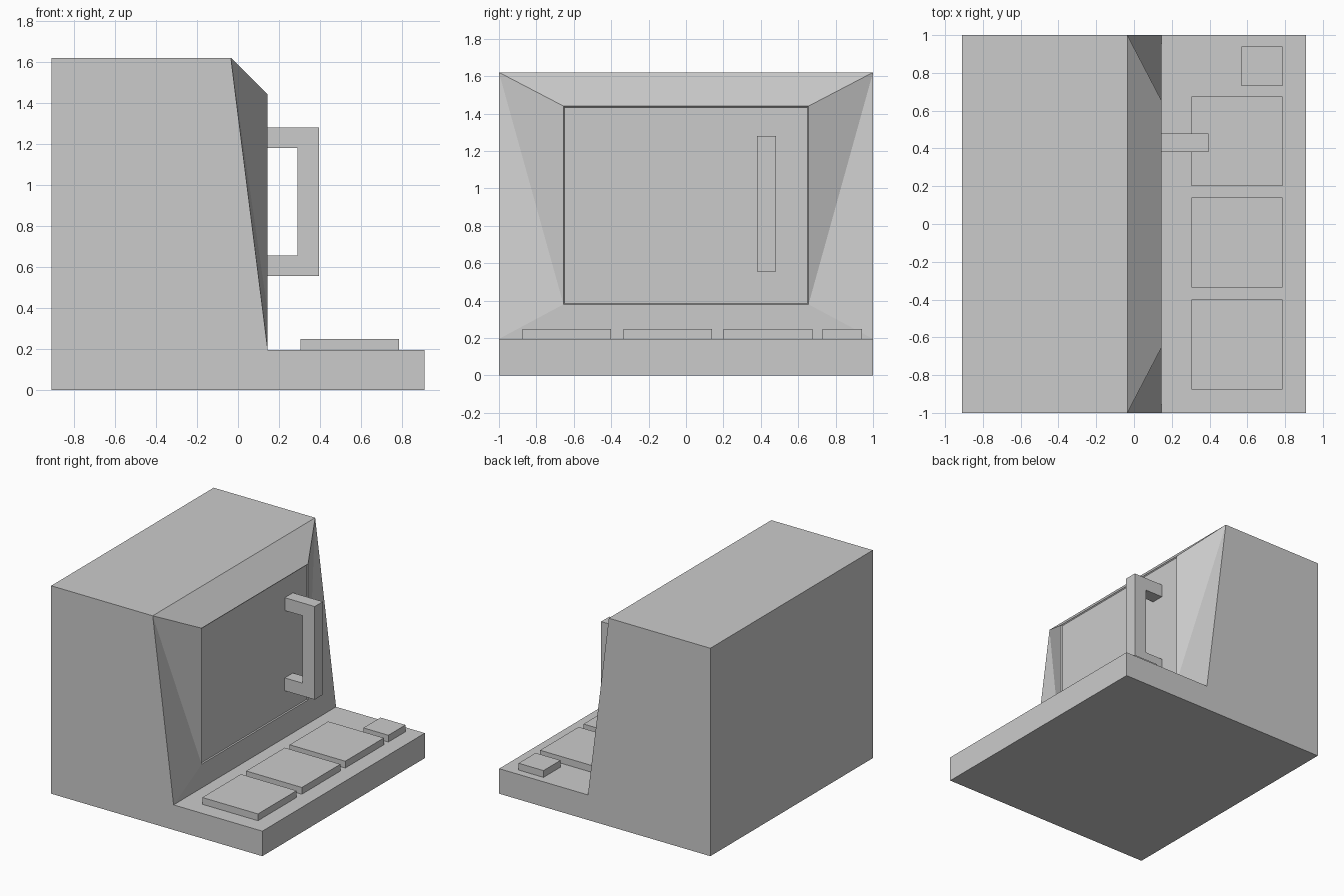
import bpy, bmesh

if "Cube" in bpy.data.objects:
    bpy.data.objects.remove(bpy.data.objects["Cube"])


def prism(name, profile, y0, y1, edit=None):
    """Extrude an x-z profile from y0 to y1."""
    bm = bmesh.new()
    base = bm.faces.new([bm.verts.new((x, y0, z)) for x, z in profile])
    res = bmesh.ops.extrude_face_region(bm, geom=[base], use_keep_orig=True)
    for v in res["geom"]:
        if isinstance(v, bmesh.types.BMVert):
            v.co.y = y1
    bmesh.ops.recalc_face_normals(bm, faces=bm.faces)
    if edit:
        edit(bm)
    mesh = bpy.data.meshes.new(name)
    bm.to_mesh(mesh)
    bm.free()
    obj = bpy.data.objects.new(name, mesh)
    bpy.context.collection.objects.link(obj)
    return obj


def box(name, x0, x1, y0, y1, z0, z1):
    return prism(name, [(x0, z0), (x1, z0), (x1, z1), (x0, z1)], y0, y1)


def add_door(bm):
    """Pull an upright door panel out of the slanted front."""
    bm.normal_update()
    face = next(f for f in bm.faces
                if f.normal.x > 0.9 and f.calc_center_median().z > 0.5)
    ring = bmesh.ops.inset_individual(bm, faces=[face], thickness=0.2)["faces"]
    for v in face.verts:
        v.co = (0.145, 0.655 if v.co.y > 0 else -0.655,
                1.44 if v.co.z > 0.9 else 0.38)
    # fold the twisted side bevels from outer top to inner bottom
    for f in ring:
        if f.is_valid and len({v.co.y > 0 for v in f.verts}) == 1:
            top = max(f.verts, key=lambda v: v.co.z)
            low = next(v for v in f.verts if abs(v.co.z - 0.38) < 1e-4)
            bmesh.utils.face_split(f, top, low)
    # shallow recess of the panel
    bmesh.ops.inset_region(bm, faces=[face], thickness=0.008, depth=-0.008)
    bm.normal_update()


# Body with base ledge
prism("body", [(-0.91, 0), (0.91, 0), (0.91, 0.195), (0.145, 0.195),
               (-0.035, 1.62), (-0.91, 1.62)], -1, 1, add_door)

# Door handle
prism("handle", [(0.13, 0.555), (0.395, 0.555), (0.395, 1.28), (0.13, 1.28),
                 (0.13, 1.18), (0.29, 1.18), (0.29, 0.655), (0.13, 0.655)],
      0.38, 0.48)

# Raised pads on the ledge
for i, y in enumerate((-0.875, -0.335, 0.2)):
    box(f"large_pad_{i + 1}", 0.305, 0.785, y, y + 0.475, 0.19, 0.248)
box("small_pad", 0.57, 0.785, 0.73, 0.94, 0.19, 0.248)
